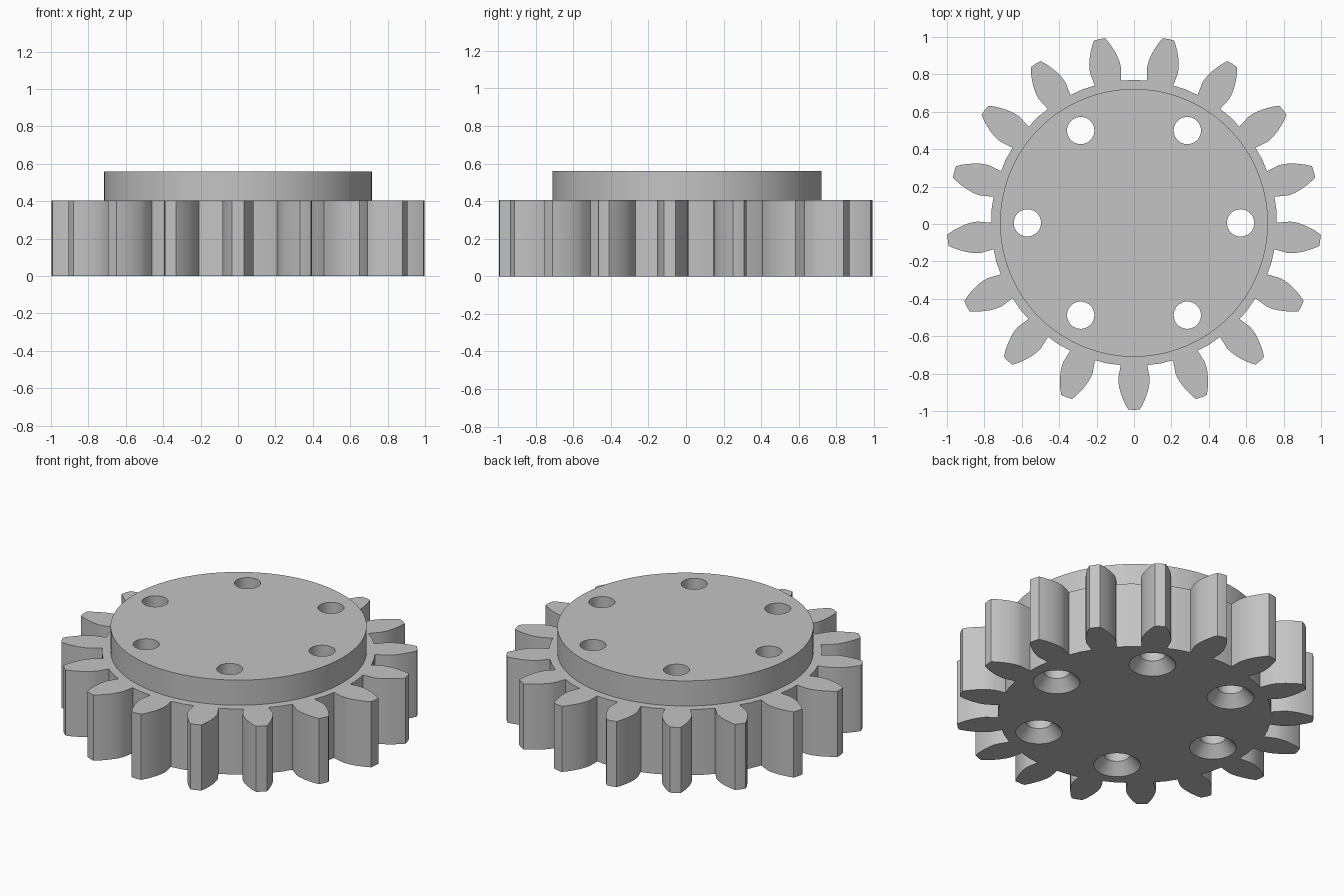
import bpy, bmesh, math

if "Cube" in bpy.data.objects:
    bpy.data.objects.remove(bpy.data.objects["Cube"])

TEETH = 17
CY = 0.006            # gear axis sits slightly off the bounding-box centre
GEAR_TOP, HUB_TOP = 0.405, 0.56

steel = bpy.data.materials.new("plain grey")
steel.diffuse_color = (0.55, 0.55, 0.55, 1)
steel.use_nodes = True
steel.node_tree.nodes["Principled BSDF"].inputs["Base Color"].default_value = steel.diffuse_color


def prism(name, rings):
    """Closed solid from stacked rings: list of (list of (x, y), z)."""
    bm = bmesh.new()
    loops = [[bm.verts.new((x, y, z)) for x, y in pts] for pts, z in rings]
    n = len(loops[0])
    for a, b in zip(loops, loops[1:]):
        for i in range(n):
            j = (i + 1) % n
            bm.faces.new((a[i], a[j], b[j], b[i]))
    bm.faces.new(loops[0][::-1])
    bm.faces.new(loops[-1])
    bmesh.ops.recalc_face_normals(bm, faces=bm.faces)
    mesh = bpy.data.meshes.new(name)
    bm.to_mesh(mesh)
    bm.free()
    mesh.materials.append(steel)
    ob = bpy.data.objects.new(name, mesh)
    bpy.context.collection.objects.link(ob)
    return ob


def circle(r, n, cx=0.0, cy=CY):
    return [(cx + r * math.cos(2 * math.pi * i / n),
             cy + r * math.sin(2 * math.pi * i / n)) for i in range(n)]


def apply_boolean(target, tool, operation):
    mod = target.modifiers.new(operation.lower(), 'BOOLEAN')
    mod.operation = operation
    mod.solver = 'EXACT'
    mod.object = tool
    bpy.context.view_layer.objects.active = target
    bpy.ops.object.modifier_apply(modifier=mod.name)
    bpy.data.objects.remove(tool, do_unlink=True)


# Tooth flank: (distance along the tooth axis, half width)
flank = [(0.760, 0.071), (0.83, 0.084), (0.855, 0.083), (0.88, 0.079),
         (0.91, 0.071), (0.94, 0.060), (0.97, 0.047), (0.998, 0.031)]
tooth = [(r, -w) for r, w in flank] + [(1.0, 0.0)] + [(r, w) for r, w in flank[::-1]]

# Gear outline: one tooth points to -y, with a root point between neighbours
outline = []
for k in range(TEETH):
    a = -math.pi / 2 + k * 2 * math.pi / TEETH
    c, s = math.cos(a), math.sin(a)
    outline += [(r * c - t * s, CY + r * s + t * c) for r, t in tooth]
    m = a + math.pi / TEETH
    outline.append((0.765 * math.cos(m), CY + 0.765 * math.sin(m)))

gear = prism("gear", [(outline, 0.0), (outline, GEAR_TOP)])

# Raised round hub
hub = prism("hub", [(circle(0.716, 128), 0.2), (circle(0.716, 128), HUB_TOP)])
apply_boolean(gear, hub, 'UNION')

# Six through holes, countersunk from below
for k in range(6):
    a = k * math.pi / 3
    x, y = 0.57 * math.cos(a), CY + 0.57 * math.sin(a)
    hole = prism("hole_cutter", [(circle(r, 40, x, y), z) for r, z in
                                 ((0.140, -0.01), (0.073, 0.065), (0.073, 0.7))])
    apply_boolean(gear, hole, 'DIFFERENCE')

# Smooth flanks and bores, sharp rims
bpy.ops.object.select_all(action='DESELECT')
gear.select_set(True)
bpy.context.view_layer.objects.active = gear
bpy.ops.object.shade_smooth_by_angle(angle=math.radians(25))
